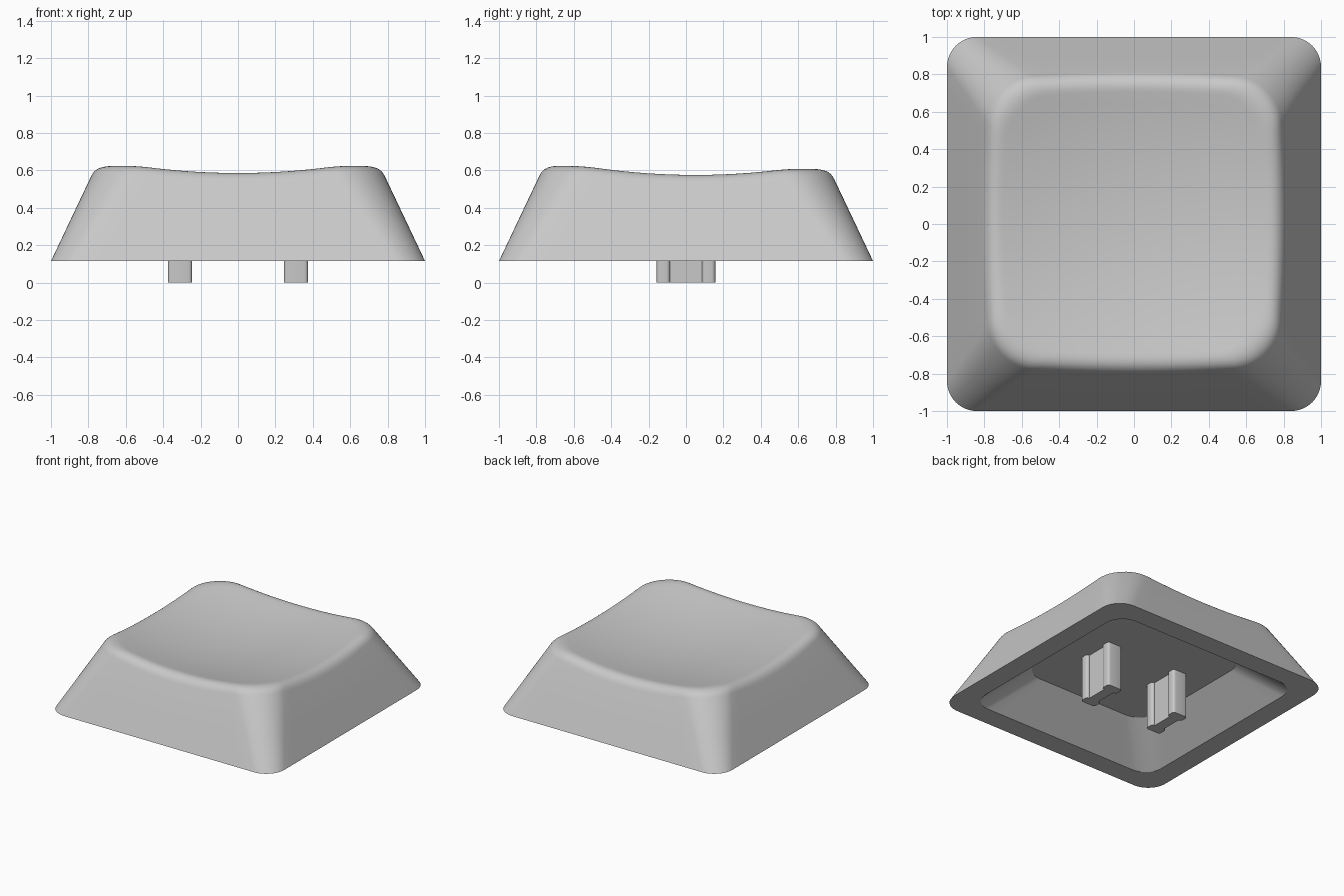
import bpy
import bmesh
import math
from mathutils import Vector

if "Cube" in bpy.data.objects:
    bpy.data.objects.remove(bpy.data.objects["Cube"], do_unlink=True)

BASE_Z, CEILING_Z = 0.115, 0.36
FILLET = 0.075

grey = bpy.data.materials.new("plain grey")
grey.use_nodes = True
colour = (0.58, 0.58, 0.58, 1)
grey.diffuse_color = colour
grey.node_tree.nodes["Principled BSDF"].inputs["Base Color"].default_value = colour


def outline(half, radius, arc=12, straight=14):
    """Rounded square, always with the same number of points."""
    points = []
    flat = half - radius
    for quarter in range(4):
        turn = quarter * math.pi / 2
        c, s = round(math.cos(turn)), round(math.sin(turn))
        side = []
        for i in range(arc + 1):
            a = math.pi / 2 * i / arc
            side.append((flat + radius * math.cos(a), flat + radius * math.sin(a)))
        for i in range(1, straight):
            side.append((flat - 2 * flat * i / straight, half))
        points += [(x * c - y * s, x * s + y * c) for x, y in side]
    return points


def level(half, radius, z):
    return [Vector((x, y, z)) for x, y in outline(half, radius)]


def dish(x, y):
    """Height of the scooped, slightly tilted top."""
    return 0.5 + 0.148 * (x * x + y * y) - 0.015 * y


def wall(z):
    rise = z - BASE_Z
    return outline(1 - 0.474 * rise, 0.16 + 0.2 * rise)


def finish(bm, name):
    bmesh.ops.recalc_face_normals(bm, faces=bm.faces)
    mesh = bpy.data.meshes.new(name)
    bm.to_mesh(mesh)
    bm.free()
    mesh.materials.append(grey)
    obj = bpy.data.objects.new(name, mesh)
    bpy.context.collection.objects.link(obj)
    bpy.ops.object.select_all(action='DESELECT')
    obj.select_set(True)
    bpy.context.view_layer.objects.active = obj
    bpy.ops.object.shade_smooth_by_angle(angle=math.radians(32))
    return obj


# Top edge: where each sloping wall line meets the scooped top
edge = []
for i in range(len(wall(BASE_Z))):
    z = 0.6
    for step in range(6):
        x, y = wall(z)[i]
        z = dish(x, y)
    edge.append(Vector((x, y, z)))

base = level(1, 0.16, BASE_Z)
lower = [e + (b - e).normalized() * FILLET for e, b in zip(edge, base)]
inset = []
for e in edge:
    k = 1 - FILLET / max(abs(e.x), abs(e.y))
    inset.append(Vector((e.x * k, e.y * k, dish(e.x * k, e.y * k))))

# Cap shell: cavity, flat rim, wall, rounded edge, scooped top
rings = [level(0.58, 0.18, CEILING_Z), level(0.835, 0.15, BASE_Z), base]
rings.append([b.lerp(p, 0.5) for b, p in zip(base, lower)])
for step in range(9):
    t = step / 8
    rings.append([a.lerp(e, t).lerp(e.lerp(b, t), t)
                  for a, e, b in zip(lower, edge, inset)])
for step in range(1, 12):
    k = 1 - step / 12
    rings.append([Vector((p.x * k, p.y * k, dish(p.x * k, p.y * k))) for p in inset])

bm = bmesh.new()
loops = [[bm.verts.new(p) for p in ring] for ring in rings]
count = len(edge)
for a, b in zip(loops, loops[1:]):
    for i in range(count):
        j = (i + 1) % count
        bm.faces.new((a[i], a[j], b[j], b[i]))
bm.faces.new(loops[0])
centre = bm.verts.new((0, 0, dish(0, 0)))
for i in range(count):
    bm.faces.new((loops[-1][i], loops[-1][(i + 1) % count], centre))
finish(bm, "cap_shell")


# Two clip prongs with wide ends and a narrower web
def prong(name, x):
    wide, web, end, neck = 0.065, 0.042, 0.157, 0.085
    half = [(wide, -end), (wide, -neck), (web, -neck),
            (web, neck), (wide, neck), (wide, end)]
    profile = half + [(-px, -py) for px, py in half]
    bm = bmesh.new()
    face = bm.faces.new([bm.verts.new((x + px, py, 0)) for px, py in profile])
    top = bmesh.ops.extrude_face_region(bm, geom=[face])["geom"]
    verts = [g for g in top if isinstance(g, bmesh.types.BMVert)]
    bmesh.ops.translate(bm, verts=verts, vec=(0, 0, CEILING_Z + 0.02))
    # round only the upright edges at the outer ends
    corners = [e for e in bm.edges
               if abs(e.verts[0].co.z - e.verts[1].co.z) > 0.1
               and abs(abs(e.verts[0].co.x - x) - wide) < 0.001]
    bmesh.ops.bevel(bm, geom=corners, offset=0.02, segments=4,
                    profile=0.5, affect='EDGES')
    finish(bm, name)


for name, x in (("right_prong", -0.31), ("left_prong", 0.31)):
    prong(name, x)
